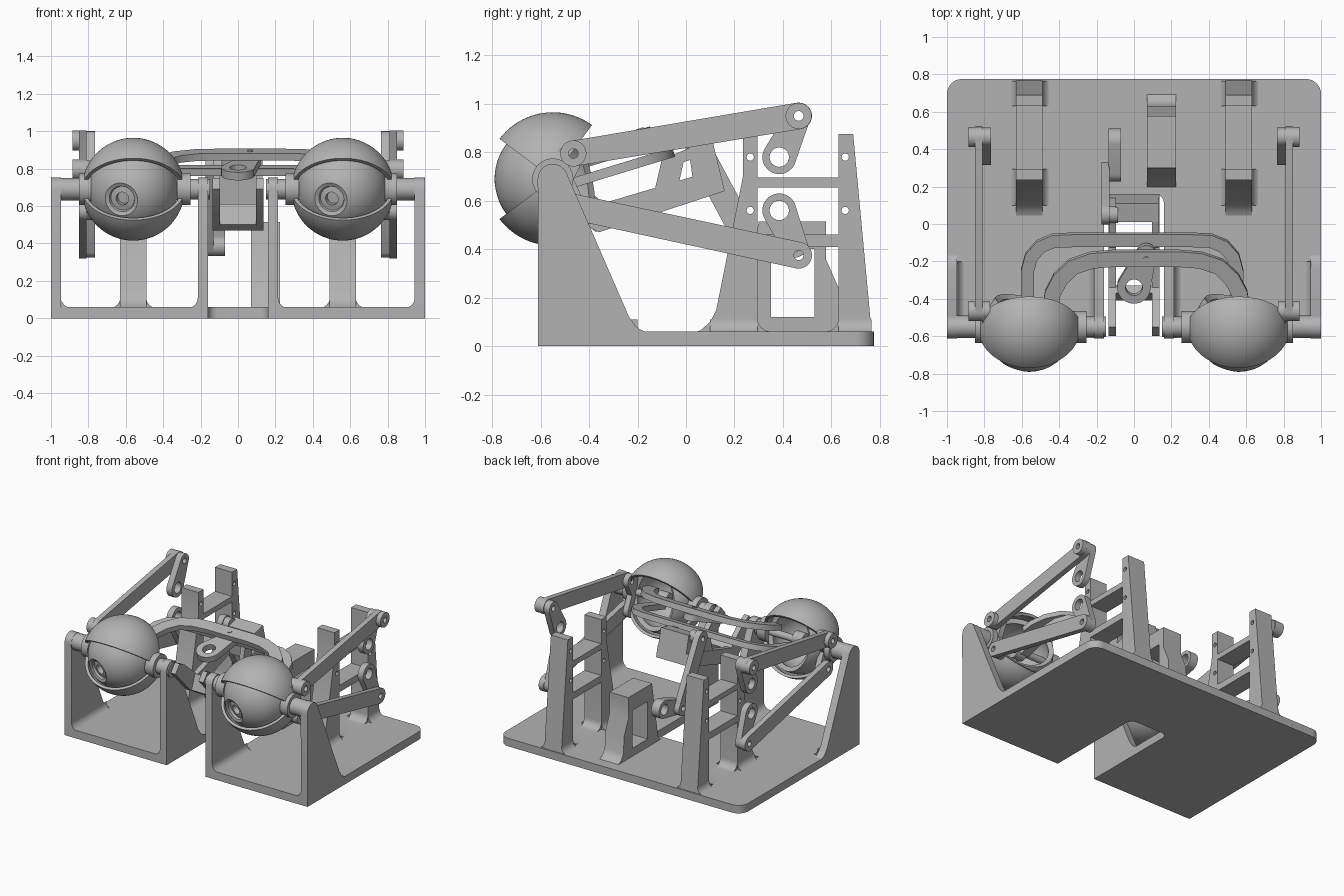
import bpy, bmesh
from math import sin, cos, pi, radians, atan2
from mathutils import Matrix, Vector

cube = bpy.data.objects.get("Cube")
if cube:
    bpy.data.objects.remove(cube)

grey = bpy.data.materials.new("plain grey")
grey.use_nodes = True
tone = (0.45, 0.45, 0.45, 1)
grey.diffuse_color = tone
grey.node_tree.nodes["Principled BSDF"].inputs["Base Color"].default_value = tone

XY = Matrix.Identity(4)
YZ = Matrix(((0, 0, 1, 0), (1, 0, 0, 0), (0, 1, 0, 0), (0, 0, 0, 1)))    # depth runs along x
XZ = Matrix(((1, 0, 0, 0), (0, 0, -1, 0), (0, 1, 0, 0), (0, 0, 0, 1)))   # depth runs along -y
PY, PZ, EX = -0.55, 0.69, 0.56          # eye axis and eye spacing
TILT = Matrix.Translation((0, PY, PZ)) @ Matrix.Rotation(radians(17), 4, 'X')


def finish(name, bm, matrix):
    bmesh.ops.remove_doubles(bm, verts=bm.verts, dist=1e-4)
    bmesh.ops.recalc_face_normals(bm, faces=bm.faces)
    mesh = bpy.data.meshes.new(name)
    bm.to_mesh(mesh)
    bm.free()
    mesh.transform(matrix)
    mesh.materials.clear()
    mesh.materials.append(grey)
    mesh.shade_smooth()
    mesh.set_sharp_from_angle(angle=radians(30))
    obj = bpy.data.objects.new(name, mesh)
    bpy.context.collection.objects.link(obj)
    return obj


def plate(name, loops, lo, hi, matrix=YZ):
    """Outline with optional holes, extruded between two depths."""
    lo, hi = min(lo, hi), max(lo, hi)
    curve = bpy.data.curves.new(name, 'CURVE')
    curve.dimensions, curve.fill_mode = '2D', 'BOTH'
    curve.extrude = (hi - lo) / 2
    for loop in loops:
        spline = curve.splines.new('POLY')
        spline.points.add(len(loop) - 1)
        for point, (a, b) in zip(spline.points, loop):
            point.co = (a, b, 0, 1)
        spline.use_cyclic_u = True
    temp = bpy.data.objects.new(name + " outline", curve)
    bpy.context.collection.objects.link(temp)
    bpy.context.view_layer.update()
    mesh = bpy.data.meshes.new_from_object(temp.evaluated_get(bpy.context.evaluated_depsgraph_get()))
    bm = bmesh.new()
    bm.from_mesh(mesh)
    bpy.data.objects.remove(temp)
    bpy.data.curves.remove(curve)
    bpy.data.meshes.remove(mesh)
    return finish(name, bm, matrix @ Matrix.Translation((0, 0, (lo + hi) / 2)))


def arc(c, r, a0, a1, n=16):
    return [(c[0] + r * cos(radians(a0 + (a1 - a0) * i / n)),
             c[1] + r * sin(radians(a0 + (a1 - a0) * i / n))) for i in range(n + 1)]


def ring(c, r):
    return arc(c, r, 0, 345, 23)


def rod(name, c, r, lo, hi, hole=0):
    return plate(name, [ring(c, r)] + ([ring(c, hole)] if hole else []), lo, hi)


def link(name, p, q, rp, rq, hp, hq, lo, hi, matrix=YZ):
    """Round-ended bar from p to q with a hole at each end."""
    d = pi and atan2(q[1] - p[1], q[0] - p[0]) * 180 / pi
    loops = [arc(p, rp, d + 90, d + 270) + arc(q, rq, d - 90, d + 90)]
    loops += [ring(c, h) for c, h in ((p, hp), (q, hq)) if h]
    return plate(name, loops, lo, hi, matrix)


def revolve(name, profile, start, sweep, steps, matrix):
    """Turn a closed (along, radius) profile about the x axis."""
    bm = bmesh.new()
    t = radians(start)
    vs = [bm.verts.new((a, r * cos(t), r * sin(t))) for a, r in profile]
    face = bm.faces.new(vs)
    geom = list(bm.edges)
    if sweep < 360:
        geom = vs + geom + [face]
    else:
        bm.faces.remove(face)
    bmesh.ops.spin(bm, geom=geom, cent=(0, 0, 0), axis=(1, 0, 0), angle=radians(sweep), steps=steps)
    return finish(name, bm, matrix)


def ribbon(name, path, width, lo, hi):
    """Curved strip lying in the tilted plane."""
    left, right = [], []
    for i, p in enumerate(path):
        a, b = Vector(path[max(i - 1, 0)]), Vector(path[min(i + 1, len(path) - 1)])
        d = (b - a).normalized() * width / 2
        left.append((p[0] - d.y, p[1] + d.x))
        right.append((p[0] + d.y, p[1] - d.x))
    return plate(name, [left + right[::-1]], lo, hi, TILT)


def fillet(name, x, way, y0, y1, r=0.055):
    """Concave strip where an upright meets the base."""
    c = (x + way * r, 0.055 + r)
    edge = arc(c, r, 180, 270, 8) if way > 0 else arc(c, r, 0, -90, 8)
    return plate(name, [edge + [(x, 0.055)]], -y0, -y1, XZ)


# Base with rounded rear corners and a front notch
base = [(-1, -0.61), (-0.16, -0.61)] + arc((-0.11, 0.11), 0.05, 180, 90, 6) \
    + arc((0.11, 0.11), 0.05, 90, 0, 6) + [(0.16, -0.61), (1, -0.61)] \
    + arc((0.92, 0.695), 0.08, 0, 90, 8) + arc((-0.92, 0.695), 0.08, 90, 180, 8)
plate("base", [base], 0, 0.06, XY)

# Outlines seen from the side
wall = [(-0.61, 0)] + arc((PY, PZ), 0.062, 180, 20, 12) + [(-0.235, 0.12)] \
    + arc((-0.14, 0.15), 0.095, 205, 270, 6) + [(-0.14, 0)]
stand = [(0.02, 0.05), (0.06, 0.065), (0.1, 0.1), (0.125, 0.15), (0.235, 0.7), (0.235, 0.875),
         (0.295, 0.875), (0.295, 0.695), (0.63, 0.695), (0.63, 0.875), (0.69, 0.875), (0.767, 0.05)]
upper_gap = [(0.295, 0.46), (0.63, 0.46), (0.63, 0.655), (0.295, 0.655)]
lower_gap = [(0.295, 0.41)] + arc((0.35, 0.115), 0.055, 180, 270, 6) \
    + arc((0.575, 0.115), 0.055, 270, 360, 6) + [(0.63, 0.41)]
screw_holes = [ring((y, z), 0.015) for y in (0.265, 0.657) for z in (0.56, 0.78)]

# Lid shell and hollow eyeball cross-sections
shell = arc((0, 0), 0.275, 14, 166, 32) + arc((0, 0), 0.255, 166, 14, 32)
eye = [(0.17, 0), (0.17, 0.035), (0.205, 0.035), (0.2, 0.065), (0.215, 0.07), (0.223, 0.09)] \
    + arc((0, 0), 0.24, 22, 115, 24) + arc((0, 0), 0.205, 115, 30, 20) + [(0.15, 0.1), (0.15, 0)]
gaze = Vector((-sin(radians(17)), -cos(radians(17)), -0.25)).to_track_quat('X', 'Z').to_matrix().to_4x4()

for s, side in ((1, "left"), (-1, "right")):
    # Frame walls and servo stand
    for part, a, b in (("outer_wall", 0.945, 1), ("inner_wall", 0.16, 0.215)):
        plate(f"{side}_{part}", [wall], s * a, s * b)
    fillet(f"{side}_outer_fillet", s * 0.945, -s, -0.61, -0.2)
    fillet(f"{side}_inner_fillet", s * 0.215, s, -0.61, -0.2)
    plate(f"{side}_servo_stand", [stand, upper_gap, lower_gap] + screw_holes, s * 0.49, s * 0.63)
    for x, way in ((0.49, -s), (0.63, s)):
        for y0, y1 in ((0.1, 0.295), (0.63, 0.765)):
            fillet(f"{side}_stand_fillet", s * x, way, y0, y1)

    # Axle, hubs and eye
    for part, r, a, b in (("outer_pin", 0.06, 0.85, 1), ("inner_pin", 0.055, 0.15, 0.26),
                          ("axle_outer", 0.03, 0.76, 0.86), ("axle_inner", 0.03, 0.25, 0.36),
                          ("outer_hub", 0.085, 0.795, 0.85), ("inner_hub", 0.085, 0.255, 0.325),
                          ("axle_screw", 0.025, 1, 1.003)):
        rod(f"{side}_{part}", (PY, PZ), r, s * a, s * min(b, 1.0001))
    place = Matrix.Translation((s * EX, PY, PZ))
    revolve(f"{side}_eyeball", eye, 0, 360, 48, place @ gaze)
    revolve(f"{side}_upper_lid", shell, 54, 89, 24, place)
    revolve(f"{side}_lower_lid", shell, 217, 89, 24, place)
    rod(f"{side}_eye_joint", (PY, PZ), 0.05, s * 0.52, s * 0.6)
    rod(f"{side}_joint_bar", (PY + 0.02, PZ), 0.025, s * 0.33, s * 0.79)

    # Lid linkages: lever, push rod, servo horn
    for which, lever, hub, tip in (("upper", (-0.465, 0.795), (0.385, 0.78), (0.465, 0.95)),
                                   ("lower", (-0.465, 0.575), (0.385, 0.56), (0.465, 0.375))):
        name = f"{side}_{which}"
        link(name + "_lid_lever", (PY, PZ), lever, 0.08, 0.05, 0, 0.02, s * 0.77, s * 0.81)
        link(name + "_push_rod", lever, tip, 0.053, 0.055, 0.02, 0.02, s * 0.81, s * 0.85)
        link(name + "_servo_horn", hub, tip, 0.07, 0.05, 0.04, 0.02, s * 0.765, s * 0.81)
        if which == "upper":
            for c in (lever, tip):
                rod(name + "_rod_boss", c, 0.054, s * 0.845, s * 0.885, 0.02)

    # Pitch yoke arm hung between the inner walls
    arm = [(PY - 0.05, PZ), (-0.55, 0.75), (-0.49, 0.72), (-0.34, 0.59), (0.03, 0.7),
           (0.14, 0.72), (0.16, 0.64), (0.04, 0.6), (-0.36, 0.47), (-0.42, 0.5)]
    plate(f"{side}_yoke_arm", [arm], s * 0.095, s * 0.135)

# Yoke cross pieces
plate("yoke_block", [[(0.01, 0.82), (0.11, 0.845), (0.16, 0.64), (0.04, 0.6)]], -0.1, 0.13)
plate("yoke_front_bar", [[(-0.41, 0.5), (-0.37, 0.47), (-0.33, 0.58), (-0.37, 0.61)]], -0.1, 0.1)
for s in (1, -1):
    plate("yoke_post", [[(-0.13, 0.64), (-0.1, 0.77), (0.02, 0.82), (0.05, 0.78),
                         (-0.01, 0.76), (-0.03, 0.67)]], s * 0.095, s * 0.13)

# Bars joining the two eyes, with the steering lever
upper_path = [(-0.44, 0.14), (-0.43, 0.21), (-0.39, 0.29), (-0.32, 0.36), (-0.22, 0.395), (-0.1, 0.405)]
lower_path = [(-0.56, 0.04), (-0.56, 0.3), (-0.54, 0.38), (-0.49, 0.44), (-0.42, 0.47), (-0.3, 0.475)]


def across(path, shift):
    full = path + [(-x, y) for x, y in reversed(path)]
    return [(x + shift, y) for x, y in full]


ribbon("upper_eye_bar", across([(x - 0.07, y) for x, y in upper_path], 0.065), 0.085, 0.05, 0.09)
ribbon("lower_eye_bar", across(lower_path, -0.01), 0.07, -0.06, -0.02)
link("steering_lever", (0, 0.235), (0.065, 0.415), 0.09, 0.055, 0.045, 0.015, 0.005, 0.05, TILT)
plate("steering_pin", [ring((0.065, 0.405), 0.015)], 0.04, 0.095, TILT)

# Centre servo stand with window
centre = [(0.19, 0.05), (0.23, 0.1), (0.3, 0.515), (0.577, 0.515), (0.577, 0.36),
          (0.63, 0.24), (0.635, 0.12), (0.66, 0.08), (0.71, 0.05)]
plate("centre_stand", [centre, [(0.35, 0.12), (0.53, 0.12), (0.53, 0.4), (0.35, 0.4)]], 0.07, 0.225)

# Pitch linkage
top, low, hub = (0.05, 0.815), (0.28, 0.385), (0.445, 0.43)
link("pitch_rod", top, low, 0.053, 0.053, 0.02, 0.02, -0.175, -0.13)
link("pitch_horn", low, hub, 0.053, 0.065, 0.02, 0.04, -0.135, -0.07)
rod("pitch_boss", top, 0.045, -0.135, -0.085)
